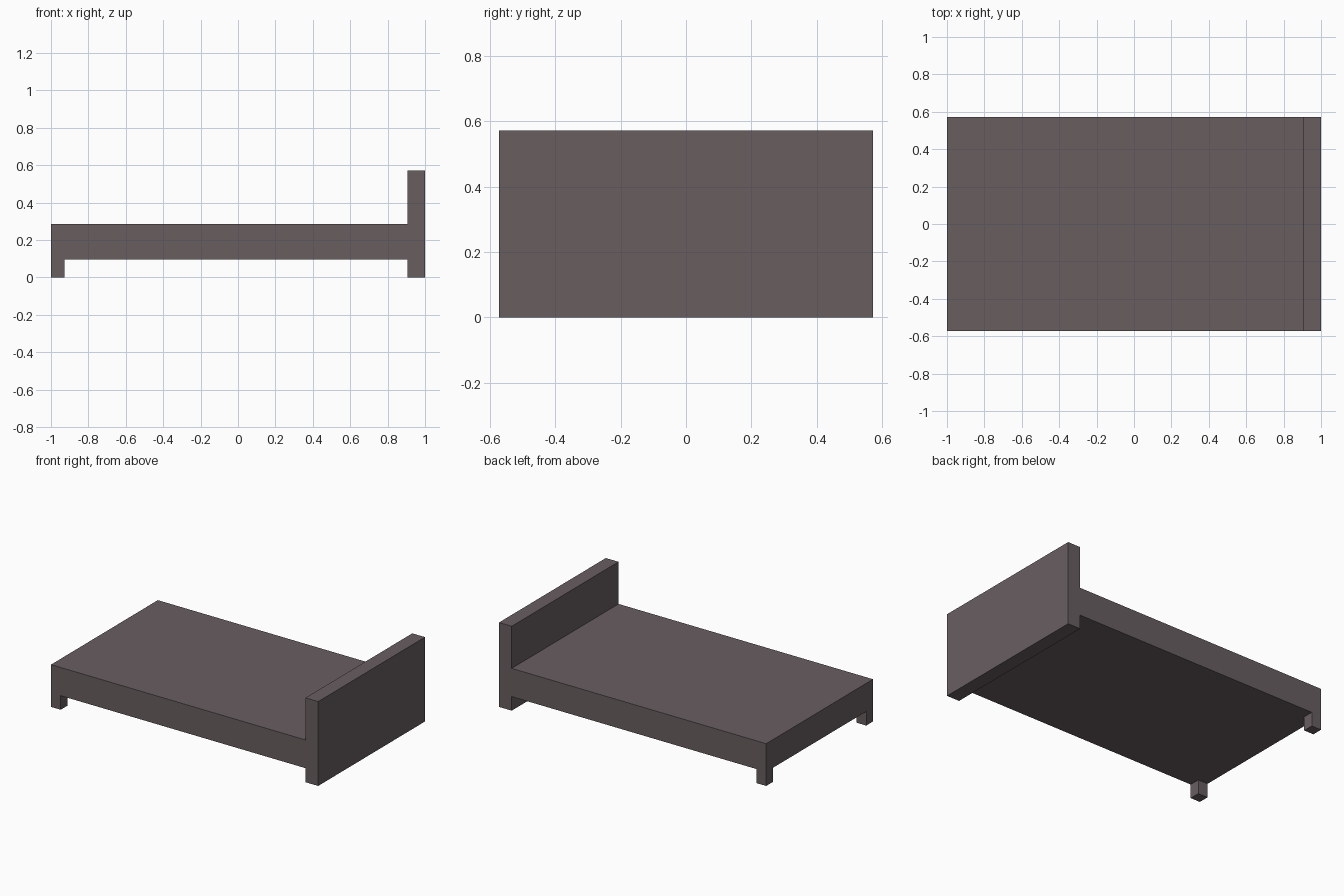
import bpy
import bmesh

if "Cube" in bpy.data.objects:
    bpy.data.objects.remove(bpy.data.objects["Cube"])

# Overall dimensions
HALF_L, HALF_W = 1.0, 0.571
RAIL_BOTTOM, RAIL_TOP = 0.095, 0.286
HEAD_X, HEAD_TOP = 0.905, 0.571
LEG = 0.072

wood = bpy.data.materials.new("dark grey brown")
wood.diffuse_color = (0.138, 0.111, 0.118, 1.0)
wood.use_nodes = True
wood.node_tree.nodes["Principled BSDF"].inputs["Base Color"].default_value = wood.diffuse_color


def box(name, lo, hi):
    """Axis-aligned box between two corners."""
    bm = bmesh.new()
    bmesh.ops.create_cube(bm, size=1.0)
    for v in bm.verts:
        v.co = [(lo[i] + hi[i]) / 2 + v.co[i] * (hi[i] - lo[i]) for i in range(3)]
    mesh = bpy.data.meshes.new(name)
    bm.to_mesh(mesh)
    bm.free()
    mesh.materials.append(wood)
    obj = bpy.data.objects.new(name, mesh)
    bpy.context.collection.objects.link(obj)
    return obj


# Mattress platform
box("bed_platform", (-HALF_L, -HALF_W, RAIL_BOTTOM), (HEAD_X, HALF_W, RAIL_TOP))

# Headboard, reaching the floor
box("headboard", (HEAD_X, -HALF_W, 0), (HALF_L, HALF_W, HEAD_TOP))

# Two square legs at the foot end
for side, y in (("front", -HALF_W), ("back", HALF_W - LEG)):
    box(f"{side}_foot_leg", (-HALF_L, y, 0), (-HALF_L + LEG, y + LEG, RAIL_BOTTOM))
